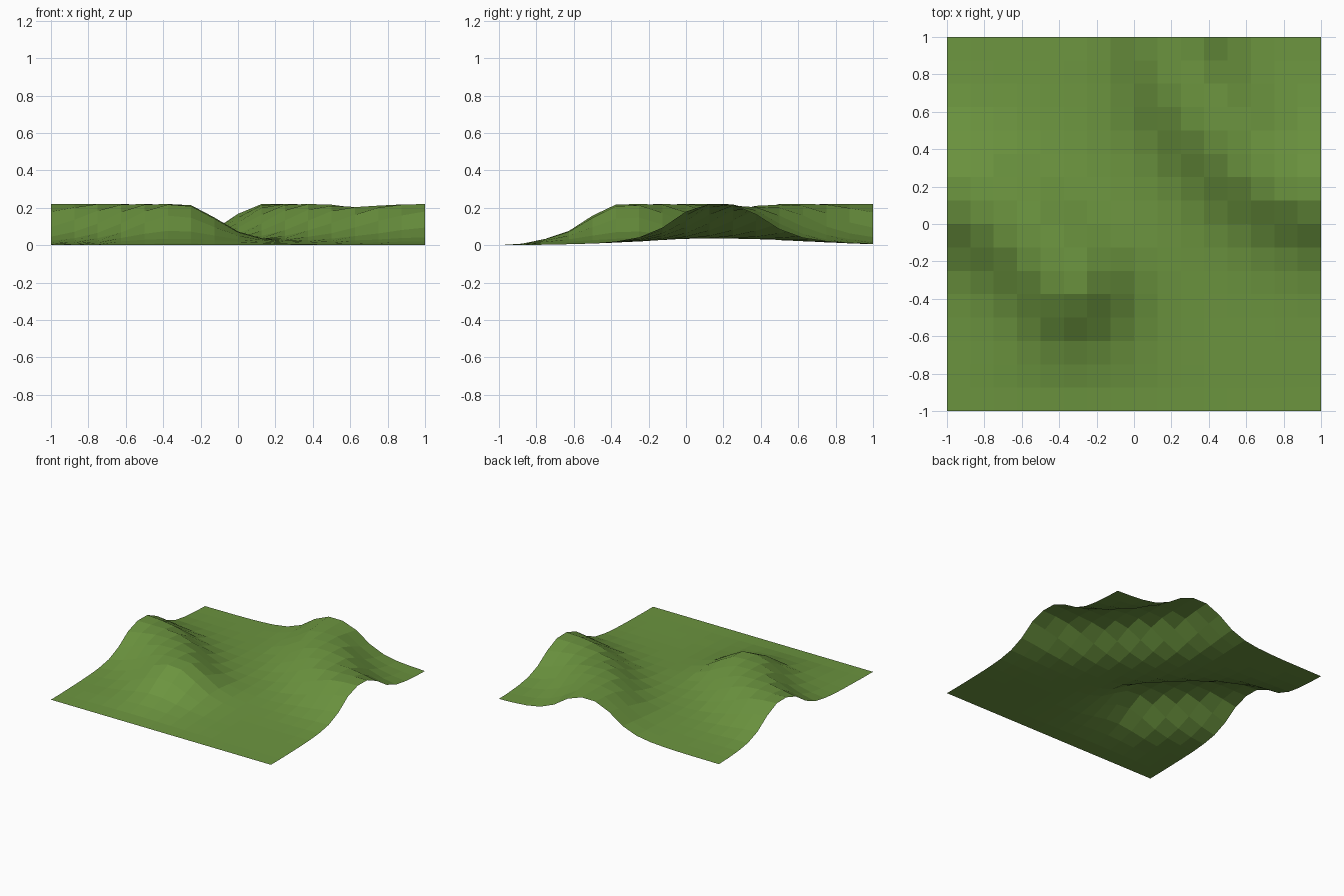
import bpy, bmesh
from mathutils import Vector
from mathutils.geometry import intersect_point_line

if "Cube" in bpy.data.objects:
    bpy.data.objects.remove(bpy.data.objects["Cube"])

N = 16          # quads per side
PEAK = 0.223    # ridge height

# Crest lines of the two ridges, seen from above
WEST = [(-1.3, 0.18), (-1, 0.18), (-0.82, 0.12), (-0.6, -0.03), (-0.45, -0.18), (-0.34, -0.3)]
EAST = [(1.3, 0.17), (1, 0.17), (0.8, 0.24), (0.6, 0.37), (0.4, 0.57), (0.26, 0.78), (0.19, 1), (0.19, 1.3)]


def crest_distance(p, path):
    best = 9.0
    for a, b in zip(path, path[1:]):
        a, b = Vector(a), Vector(b)
        t = max(0.0, min(1.0, intersect_point_line(p, a, b)[1]))
        best = min(best, (p - a.lerp(b, t)).length)
    return best


def height(x, y):
    p = Vector((x, y))
    h = sum(PEAK / (1 + (crest_distance(p, r) / 0.27) ** 3.2) for r in (WEST, EAST))
    h -= 0.02 * max(0.0, 1 - (p - Vector((0.65, 0.35))).length / 0.3)   # slight dip in the east crest
    return max(0.0, min(h, PEAK) - 0.003) * min(1.0, (y + 1) / 0.25)    # front edge stays flat


# Open faceted sheet of hilly ground
bm = bmesh.new()
bmesh.ops.create_grid(bm, x_segments=N, y_segments=N, size=1)
for v in bm.verts:
    v.co.z = height(v.co.x, v.co.y)
mesh = bpy.data.meshes.new("grass_hills")
bm.to_mesh(mesh)
bm.free()

grass = bpy.data.materials.new("grass green")
grass.diffuse_color = (0.15, 0.30, 0.05, 1)
grass.use_nodes = True
grass.node_tree.nodes["Principled BSDF"].inputs["Base Color"].default_value = grass.diffuse_color
mesh.materials.append(grass)
bpy.context.collection.objects.link(bpy.data.objects.new("grass_hills", mesh))
